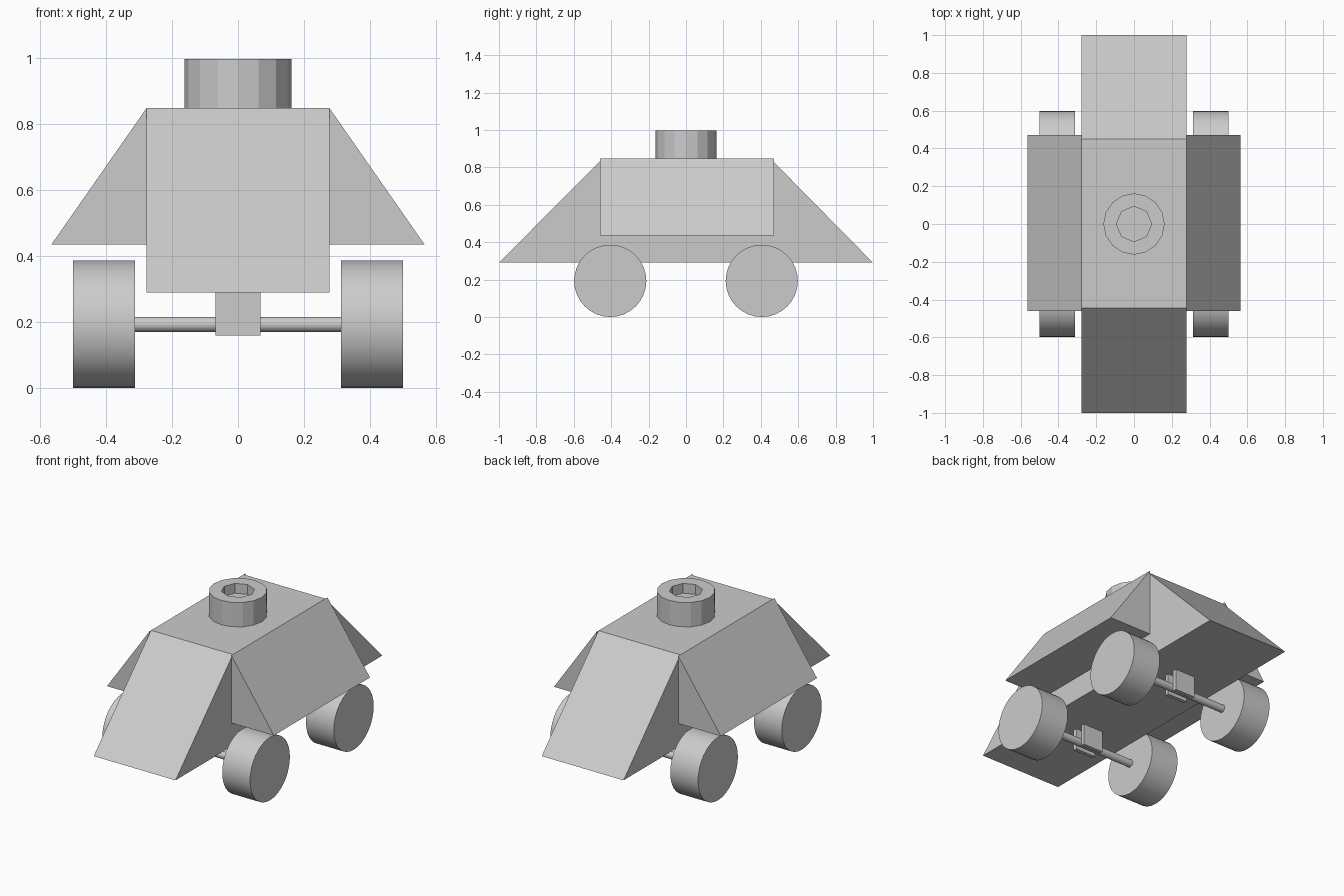
import bpy, bmesh
from math import pi, cos, sin
from mathutils import Matrix

if "Cube" in bpy.data.objects:
    bpy.data.objects.remove(bpy.data.objects["Cube"])


def new_object(name, bm):
    bmesh.ops.recalc_face_normals(bm, faces=bm.faces[:])
    me = bpy.data.meshes.new(name)
    bm.to_mesh(me)
    bm.free()
    ob = bpy.data.objects.new(name, me)
    bpy.context.collection.objects.link(ob)
    return ob


def extrude(name, points, vec):
    """Solid made by sweeping a polygon along vec."""
    bm = bmesh.new()
    face = bm.faces.new([bm.verts.new(p) for p in points])
    ext = bmesh.ops.extrude_face_region(bm, geom=[face], use_keep_orig=True)
    verts = [g for g in ext["geom"] if isinstance(g, bmesh.types.BMVert)]
    bmesh.ops.translate(bm, vec=vec, verts=verts)
    return new_object(name, bm)


def box(name, center, size):
    bm = bmesh.new()
    bmesh.ops.create_cube(bm, size=1, matrix=Matrix.Translation(center) @ Matrix.Diagonal((*size, 1)))
    return new_object(name, bm)


def rod_x(name, center, radius, length, sides):
    bm = bmesh.new()
    bmesh.ops.create_cone(bm, cap_ends=True, segments=sides, radius1=radius, radius2=radius, depth=length,
                          matrix=Matrix.Translation(center) @ Matrix.Rotation(pi / 2, 4, 'Y'))
    ob = new_object(name, bm)
    for p in ob.data.polygons:
        p.use_smooth = len(p.vertices) == 4
    ob.data.set_sharp_from_angle(angle=0.6)
    return ob


# central hull with sloped front and back
W, TOP, BOTTOM = 0.277, 0.848, 0.29
hull = [(-1, BOTTOM), (1, BOTTOM), (0.45, TOP), (-0.445, TOP)]
extrude("hull", [(-W, y, z) for y, z in hull], (2 * W, 0, 0))

# sloping side skirts
for side, s in (("left", -1), ("right", 1)):
    tri = [(s * W, TOP), (s * W, 0.435), (s * 0.565, 0.435)]
    extrude(side + "_skirt", [(x, -0.46, z) for x, z in tri], (0, 0.93, 0))

# turret ring with an octagonal socket
extrude_top = 0.997
bm = bmesh.new()


def ring(radius, z, n):
    return [bm.verts.new((radius * cos(2 * pi * i / n), radius * sin(2 * pi * i / n), z)) for i in range(n)]


low, high = ring(0.162, TOP, 16), ring(0.162, extrude_top, 16)
rim, floor = ring(0.093, extrude_top, 8), ring(0.093, extrude_top - 0.06, 8)
bm.faces.new(low)
bm.faces.new(floor)
for i in range(16):
    bm.faces.new((low[i], low[i - 1], high[i - 1], high[i]))
for i in range(8):
    j = (i + 1) % 8
    bm.faces.new((rim[i], rim[j], floor[j], floor[i]))
    bm.faces.new((high[2 * i], high[2 * i + 1], rim[i]))
    bm.faces.new((high[2 * i + 1], high[2 * j], rim[j], rim[i]))
new_object("turret", bm)

# axles, axle brackets and wheels
for end, y in (("front", -0.405), ("rear", 0.405)):
    rod_x(end + "_axle", (0, y, 0.193), 0.023, 0.64, 16)
    for k, d in (("a", -0.034), ("b", 0.034)):
        box(f"{end}_bracket_{k}", (0, y + d, 0.226), (0.137, 0.024, 0.134))
    for side, s in (("left", -1), ("right", 1)):
        rod_x(f"{end}_{side}_wheel", (s * 0.406, y, 0.193), 0.193, 0.188, 32)
